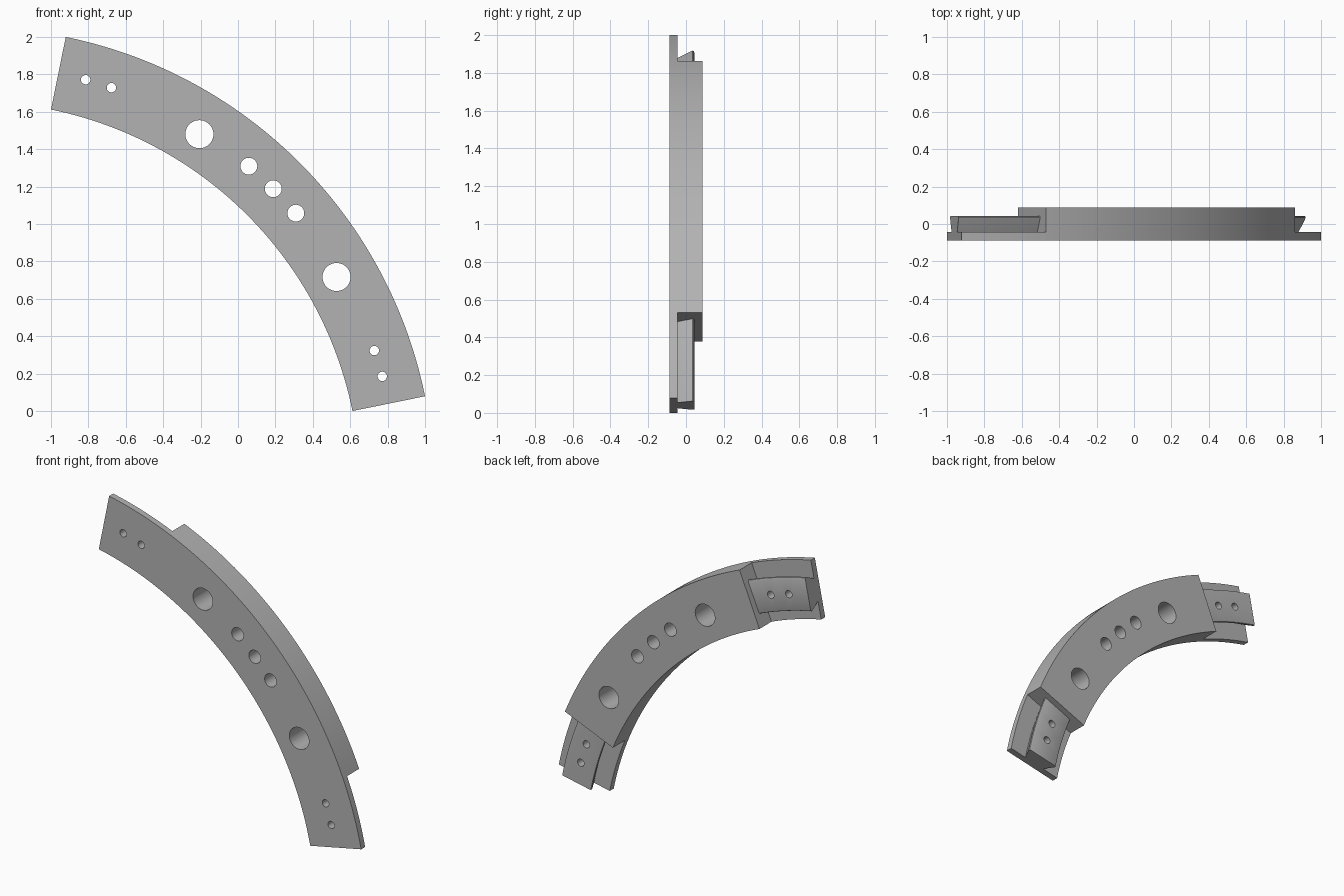
import bpy, bmesh
from math import cos, sin, radians
from mathutils import Matrix, Vector

cube = bpy.data.objects.get("Cube")
if cube:
    bpy.data.objects.remove(cube, do_unlink=True)

# Arc geometry shared by every part
CENTRE = -1.4116, -0.4116
INNER, OUTER, MIDDLE = 2.065, 2.461, 2.263
FRONT, STEP, BACK = -0.0875, -0.044, 0.0875
END, SHOULDER = 11.5, 22.5

grey = bpy.data.materials.new("plain_grey")
grey.use_nodes = True
GREY = (0.45, 0.45, 0.45, 1)
grey.diffuse_color = GREY
grey.node_tree.nodes["Principled BSDF"].inputs["Base Color"].default_value = GREY


def polar(radius, y, degrees):
    a = radians(degrees)
    return Vector((CENTRE[0] + radius * cos(a), y, CENTRE[1] + radius * sin(a)))


def make_object(name, bm):
    bmesh.ops.recalc_face_normals(bm, faces=bm.faces)
    mesh = bpy.data.meshes.new(name)
    bm.to_mesh(mesh)
    bm.free()
    obj = bpy.data.objects.new(name, mesh)
    bpy.context.collection.objects.link(obj)
    return obj


def arc_sweep(name, profile, start, stop, steps):
    """Sweep a closed (radius, y) profile along the arc."""
    bm = bmesh.new()
    rings = [[bm.verts.new(polar(r, y, start + (stop - start) * i / steps))
              for r, y in profile] for i in range(steps + 1)]
    n = len(profile)
    for a, b in zip(rings, rings[1:]):
        for k in range(n):
            bm.faces.new((a[k], a[(k + 1) % n], b[(k + 1) % n], b[k]))
    bm.faces.new(rings[0])
    bm.faces.new(rings[-1])
    obj = make_object(name, bm)
    obj.data.materials.append(grey)
    return obj


def drill(obj, holes):
    """Cut round through holes given as (radius on arc, angle, hole radius)."""
    bm = bmesh.new()
    for r, angle, size in holes:
        place = Matrix.Translation(polar(r, 0, angle)) @ Matrix.Rotation(radians(90), 4, 'X')
        bmesh.ops.create_cone(bm, cap_ends=True, segments=40, radius1=size,
                              radius2=size, depth=0.5, matrix=place)
    cutter = make_object("hole_cutter", bm)
    cutter.hide_render = True
    mod = obj.modifiers.new("holes", 'BOOLEAN')
    mod.operation, mod.solver, mod.object = 'DIFFERENCE', 'EXACT', cutter
    bpy.ops.object.select_all(action='DESELECT')
    obj.select_set(True)
    bpy.context.view_layer.objects.active = obj
    bpy.ops.object.modifier_apply(modifier=mod.name)
    bpy.data.objects.remove(cutter, do_unlink=True)
    bpy.ops.object.shade_smooth_by_angle(angle=radians(25))


# Thick curved middle with two large and three medium holes
body = arc_sweep("curved_body", [(INNER, FRONT), (OUTER, FRONT), (OUTER, BACK), (INNER, BACK)],
                 SHOULDER, 90 - SHOULDER, 36)
drill(body, [(2.243, 30.2, 0.075), (2.243, 57.5, 0.075)]
      + [(MIDDLE, 45 + d, 0.045) for d in (-4.5, 0, 4.5)])

# Thin end lips, each carrying a dovetail tongue with rounded rims
half_tongue = [(0.075, STEP), (0.111, 0.026), (0.114, 0.034), (0.111, 0.041), (0.104, 0.044)]
end_profile = ([(INNER, FRONT), (OUTER, FRONT), (OUTER, STEP)]
               + [(MIDDLE + d, y) for d, y in half_tongue]
               + [(MIDDLE - d, y) for d, y in reversed(half_tongue)]
               + [(INNER, STEP)])
for name, flip in (("lower_end_tongue", False), ("upper_end_tongue", True)):
    def side(angle):
        return 90 - angle if flip else angle
    tongue = arc_sweep(name, end_profile, side(END), side(SHOULDER), 9)
    drill(tongue, [(MIDDLE, side(a), 0.025) for a in (15.3, 18.95)])
